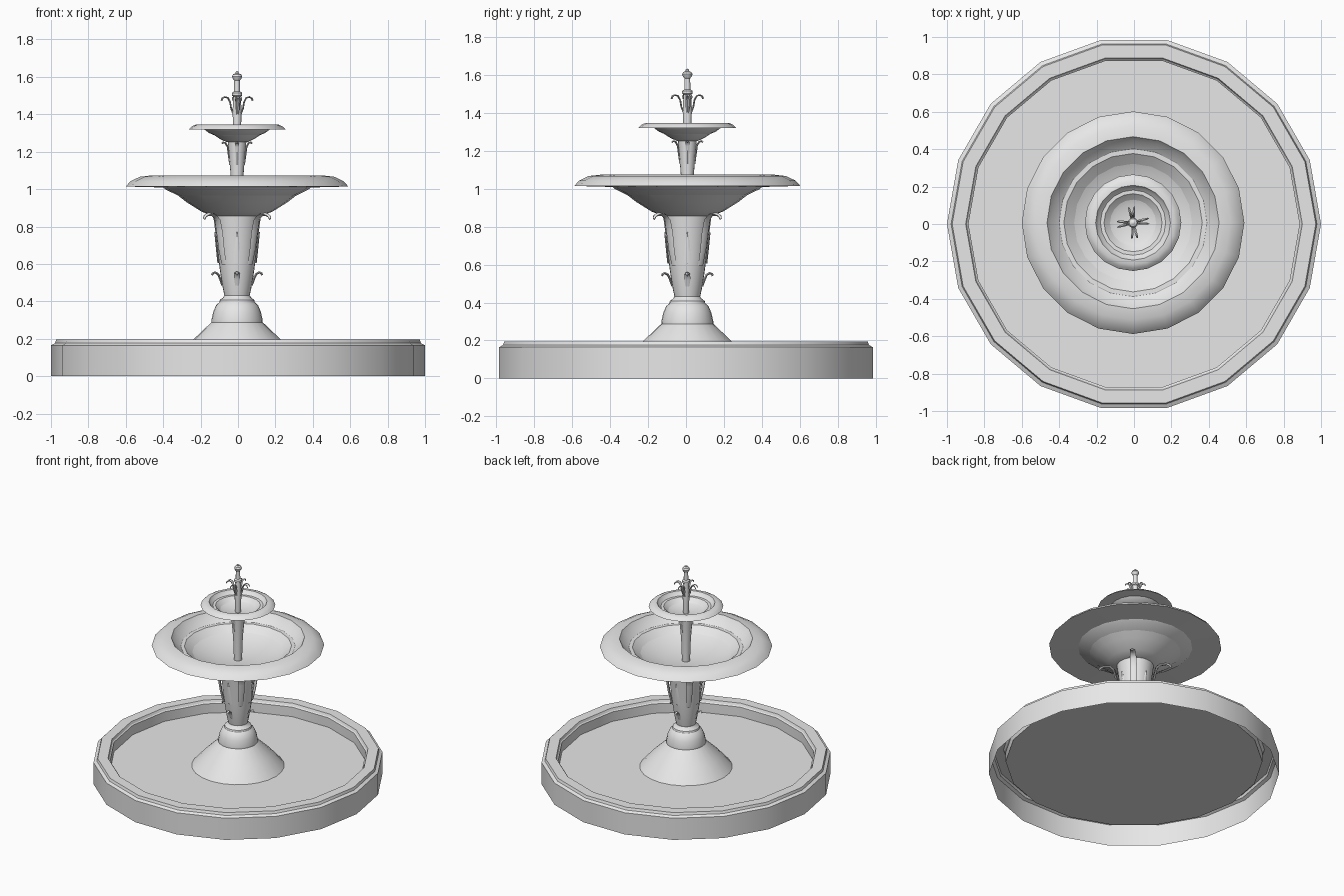
import bpy, math

CX, CY = -0.005, 0.007          # centre of the tiers

stone = bpy.data.materials.new("light_grey_stone")
stone.diffuse_color = (0.8, 0.8, 0.8, 1)


def make(name, verts, faces, angle=35):
    me = bpy.data.meshes.new(name)
    me.from_pydata(verts, [], faces)
    me.materials.append(stone)
    me.shade_smooth()
    me.set_sharp_from_angle(angle=math.radians(angle))
    ob = bpy.data.objects.new(name, me)
    bpy.context.collection.objects.link(ob)
    return ob


def lathe(name, profile, sides, cx=CX, cy=CY, angle=35):
    """Revolve an (r, z) profile; outside is listed upwards."""
    verts, faces, rings = [], [], []
    for r, z in profile:
        start = len(verts)
        n = 1 if r == 0 else sides
        for i in range(n):
            a = 2 * math.pi * i / sides
            verts.append((cx + r * math.cos(a), cy + r * math.sin(a), z))
        rings.append([start + i % n for i in range(sides)])
    for lo, hi in zip(rings, rings[1:]):
        for i in range(sides):
            j = (i + 1) % sides
            face = [lo[i], lo[j], hi[j], hi[i]]
            faces.append(list(dict.fromkeys(face)))
    return make(name, verts, faces, angle)


def leaves(name, path, thick, start_deg, spread=(0,)):
    """Four curling leaves; path holds (r, z, half width)."""
    verts, faces = [], []
    for k in range(4):
        for s in spread:
            a = math.radians(start_deg + 90 * k + s)
            ux, uy = math.cos(a), math.sin(a)
            base = len(verts)
            for i, (r, z, w) in enumerate(path):
                p, q = path[max(i - 1, 0)], path[min(i + 1, len(path) - 1)]
                dr, dz = q[0] - p[0], q[1] - p[1]
                d = math.hypot(dr, dz)
                nr, nz = dz / d * thick, -dr / d * thick
                for side, off in ((-1, 0), (0, 1), (1, 0), (0, -1)):
                    rr, zz = r + nr * off, z + nz * off
                    verts.append((CX + ux * rr - uy * w * side,
                                  CY + uy * rr + ux * w * side, zz))
            for i in range(len(path) - 1):
                b = base + 4 * i
                for c in range(4):
                    e = (c + 1) % 4
                    faces.append((b + c, b + e, b + 4 + e, b + 4 + c))
            end = base + 4 * (len(path) - 1)
            faces.append((base + 3, base + 2, base + 1, base))
            faces.append((end, end + 1, end + 2, end + 3))
    return make(name, verts, faces, 50)


# Ground basin: outer wall, stepped rim, inner wall and raised floor
lathe("basin", [(1, 0), (1, .165), (.978, .176), (.972, .195), (.9, .195),
                (.893, .178), (.885, .172), (.885, .1), (0, .1)], 18, 0, 0, 30)

# Stepped foot of the pedestal
lathe("pedestal_foot", [(.32, .1), (.235, .195), (.137, .288), (.137, .3),
                        (.127, .345), (.112, .38), (.095, .395), (.092, .408),
                        (.075, .42), (.068, .432), (0, .432)], 24)

# Tapered column
lathe("column", [(.066, .425), (.076, .47), (.088, .54), (.099, .62),
                 (.11, .72), (.12, .8), (.128, .862)], 24)

# Large bowl with drooping lip
lathe("large_bowl", [(0, .855), (.13, .856), (.19, .88), (.27, .93), (.37, 1.008),
                     (.595, 1.014), (.57, 1.042), (.52, 1.066), (.46, 1.073),
                     (.44, 1.045), (.38, .997), (.28, .948), (.15, .914), (0, .905)], 20)

# Upper stem
lathe("upper_stem", [(.028, .9), (.034, 1.07), (.042, 1.17), (.05, 1.255)], 16)

# Small bowl
lathe("small_bowl", [(0, 1.25), (.055, 1.251), (.09, 1.267), (.125, 1.29), (.155, 1.318),
                     (.258, 1.32), (.243, 1.335), (.225, 1.344), (.2, 1.346),
                     (.19, 1.33), (.15, 1.3), (.1, 1.279), (0, 1.266)], 20)

# Finial spout with collar and knob
lathe("finial", [(.019, 1.26), (.022, 1.345), (.024, 1.42), (.02, 1.495), (.027, 1.5),
                 (.027, 1.515), (.016, 1.522), (.015, 1.58), (.024, 1.592),
                 (.027, 1.603), (.021, 1.614), (.009, 1.619), (.009, 1.626), (0, 1.632)], 12)

# Long column leaves on the diagonals
leaves("column_leaves", [(.098, .595, .018), (.118, .68, .022), (.132, .77, .024),
                         (.147, .835, .022), (.175, .862, .02), (.215, .866, .018),
                         (.24, .857, .013), (.25, .84, .004)], .009, 45)

# Slim leaves lying on the column between them
leaves("column_ribs", [(.1, .605, .02), (.106, .66, .018), (.113, .73, .01),
                       (.117, .77, .002)], .005, 0)

# Short leaves low on the column
leaves("lower_leaves", [(.078, .485, .01), (.09, .52, .016), (.102, .546, .015),
                        (.118, .555, .012), (.13, .55, .008), (.134, .54, .002)], .006, 0)

# Leaves below the small bowl
leaves("stem_leaves", [(.037, 1.13, .008), (.044, 1.18, .01), (.05, 1.225, .011),
                       (.062, 1.247, .01), (.075, 1.25, .006), (.081, 1.243, .002)], .005, 0)

# Split leaves around the finial
leaves("finial_leaves", [(.02, 1.4, .006), (.032, 1.43, .007), (.038, 1.465, .007),
                         (.05, 1.488, .007), (.067, 1.493, .006), (.08, 1.486, .005),
                         (.085, 1.473, .002)], .004, 6, (-10, 10))
